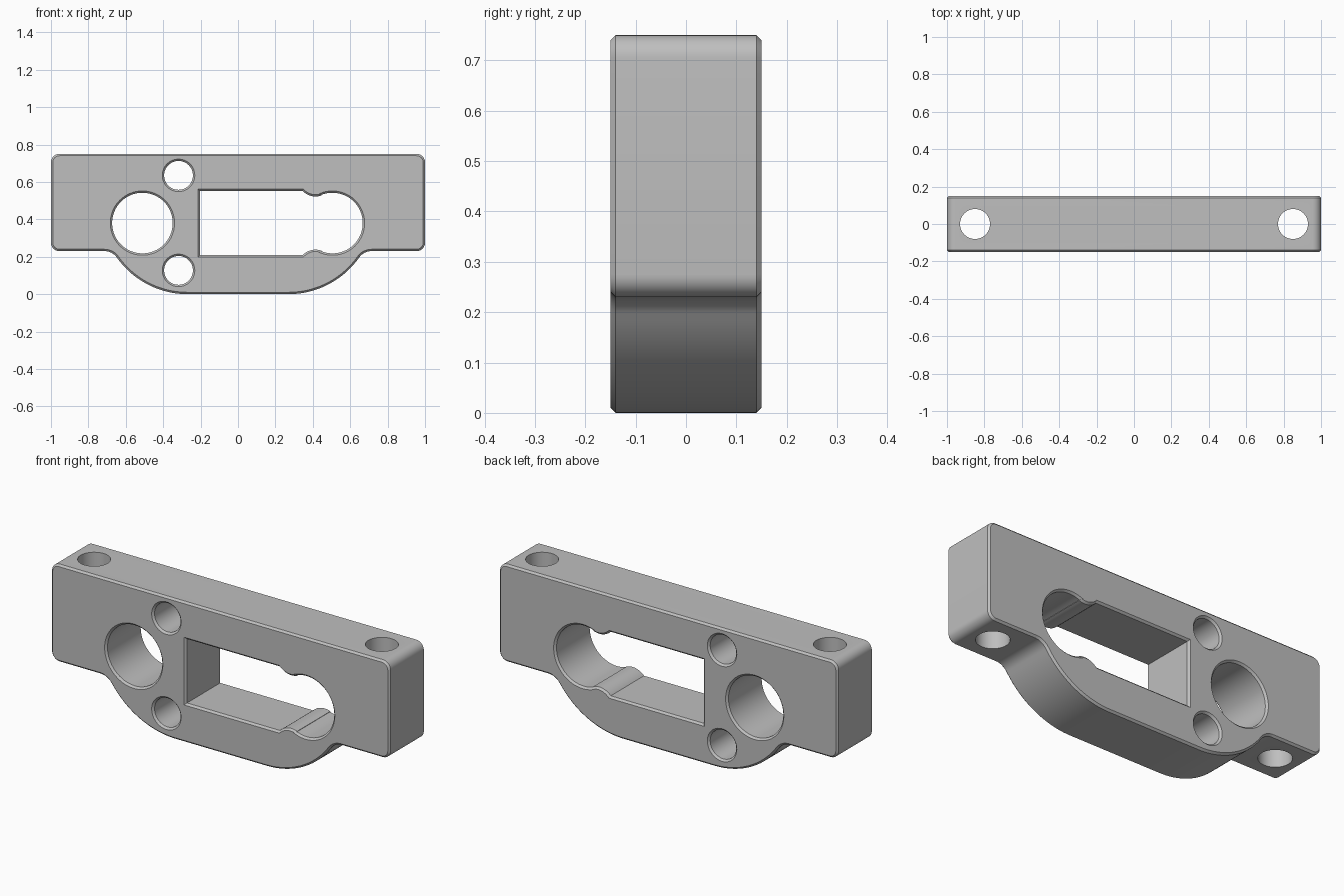
import bpy
import bmesh
from math import sin, cos, radians, atan2, degrees, sqrt
from mathutils import Vector

default = bpy.data.objects.get("Cube")
if default:
    bpy.data.objects.remove(default)

HALF_DEPTH = 0.15
CHAMFER = 0.01


def arc(cx, cz, r, start, end, steps):
    angles = [radians(start + (end - start) * i / steps) for i in range(steps + 1)]
    return [Vector((cx + r * cos(a), cz + r * sin(a))) for a in angles]


def clean(loop):
    """Drop points that repeat their predecessor."""
    return [p for i, p in enumerate(loop) if (p - loop[i - 1]).length > 1e-4]


def inset(loop, distance):
    """Move a closed loop to its left, into the material, with mitred corners."""
    result = []
    for i, p in enumerate(loop):
        a = (p - loop[i - 1]).normalized()
        b = (loop[(i + 1) % len(loop)] - p).normalized()
        na, nb = Vector((-a.y, a.x)), Vector((-b.y, b.x))
        result.append(p + (na + nb) * distance / (1 + na.dot(nb)))
    return result


def outer_profile():
    # Belly arc, blended by a tangent fillet into the underside of the end lug
    belly_x, belly_r, fillet_r, lug_z, corner = 0.27, 0.4625, 0.08, 0.23, 0.045
    dz = lug_z - fillet_r - belly_r
    dx = sqrt((belly_r + fillet_r) ** 2 - dz ** 2)
    tilt = degrees(atan2(dz, dx))
    half = arc(belly_x, belly_r, belly_r, -90, tilt, 24)
    half += arc(belly_x + dx, lug_z - fillet_r, fillet_r, tilt + 180, 90, 10)
    half += arc(1 - corner, lug_z + corner, corner, -90, 0, 8)
    half += arc(1 - corner, 0.75 - corner, corner, 0, 90, 8)
    return clean(half + [Vector((-p.x, p.y)) for p in reversed(half)])


def slot_profile():
    # Square-ended slot, rounded teeth, then a round end; mirrored about mid height
    mid, low, round_x, round_r = 0.38, 0.209, 0.505, 0.162
    tooth_x, tooth_z, tooth_r = 0.414, 0.144, 0.094
    rise = low - tooth_z
    start = degrees(atan2(rise, -sqrt(tooth_r ** 2 - rise ** 2)))
    join = degrees(atan2(mid - tooth_z, round_x - tooth_x))
    half = [Vector((-0.203, low))]
    half += arc(tooth_x, tooth_z, tooth_r, start, join, 14)
    half += arc(round_x, mid, round_r, join - 180, 0, 24)
    loop = clean(half + [Vector((p.x, 2 * mid - p.y)) for p in reversed(half)])
    return loop[::-1]


def round_hole(x, z, r):
    return clean(arc(x, z, r, 360, 0, 64))


# Body: chamfered plate with all front-to-back openings
loops = [
    outer_profile(),
    slot_profile(),
    round_hole(-0.511, 0.38, 0.162),
    round_hole(-0.318, 0.635, 0.077),
    round_hole(-0.318, 0.127, 0.077),
]
layers = [
    (-HALF_DEPTH, CHAMFER),
    (CHAMFER - HALF_DEPTH, 0),
    (HALF_DEPTH - CHAMFER, 0),
    (HALF_DEPTH, CHAMFER),
]
bm = bmesh.new()
cap_edges = {0: [], len(layers) - 1: []}
for loop in loops:
    rings = [[bm.verts.new((p.x, y, p.y)) for p in inset(loop, d)] for y, d in layers]
    for lower, upper in zip(rings, rings[1:]):
        for i in range(len(loop)):
            bm.faces.new((lower[i - 1], lower[i], upper[i], upper[i - 1]))
    for layer, edges in cap_edges.items():
        ring = rings[layer]
        edges += [bm.edges.get((ring[i - 1], ring[i])) for i in range(len(ring))]
for layer, edges in cap_edges.items():
    bmesh.ops.triangle_fill(bm, edges=edges, use_beauty=True,
                            normal=(0, 1 if layer else -1, 0))
bmesh.ops.recalc_face_normals(bm, faces=bm.faces[:])
mesh = bpy.data.meshes.new("bracket_body")
bm.to_mesh(mesh)
bm.free()
body = bpy.data.objects.new("bracket_body", mesh)
bpy.context.collection.objects.link(body)

# Material
grey = bpy.data.materials.new("plain_grey")
grey.use_nodes = True
colour = (0.52, 0.52, 0.52, 1)
grey.diffuse_color = colour
grey.node_tree.nodes["Principled BSDF"].inputs["Base Color"].default_value = colour
mesh.materials.append(grey)

# Vertical bolt holes through the end lugs
for side in (-1, 1):
    bpy.ops.mesh.primitive_cylinder_add(vertices=64, radius=0.08, depth=2,
                                        location=(side * 0.85, 0, 0.5))
    cutter = bpy.context.object
    cutter.name = "bolt_hole_cutter"
    cutter.hide_render = True
    cutter.data.materials.append(grey)
    cut = body.modifiers.new("bolt_hole", 'BOOLEAN')
    cut.operation = 'DIFFERENCE'
    cut.solver = 'EXACT'
    cut.object = cutter
    bpy.ops.object.select_all(action='DESELECT')
    body.select_set(True)
    bpy.context.view_layer.objects.active = body
    bpy.ops.object.modifier_apply(modifier=cut.name)
    bpy.data.objects.remove(cutter)

bpy.ops.object.shade_smooth_by_angle(angle=radians(30))
